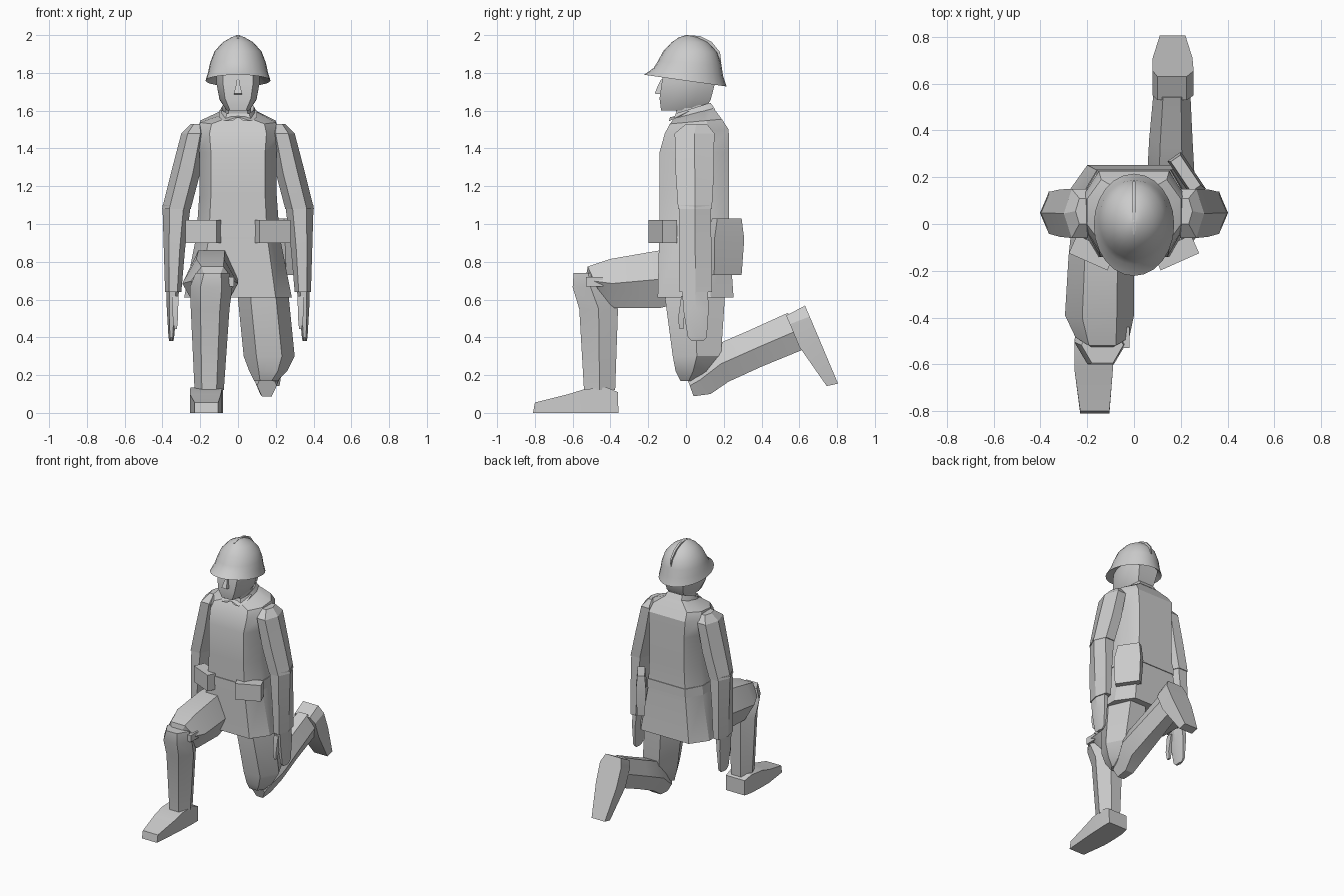
import bpy, bmesh
from math import cos, sin, pi, radians
from mathutils import Matrix

# Cross-section templates (x, t) in -1..1
BOX = [(-1, -1), (1, -1), (1, 1), (-1, 1)]
HEX = [(-1, 0), (-.5, -1), (.5, -1), (1, 0), (.5, 1), (-.5, 1)]
OCT = [(-1, -.4), (-.7, -1), (.7, -1), (1, -.4), (1, .4), (.7, 1), (-.7, 1), (-1, .4)]
ELL = [(cos(i * pi / 12), sin(i * pi / 12)) for i in range(24)]


def loft(name, shape, rings, mirror=False, matrix=None, angle=25):
    """Each ring: x0, x1, then the (y, z) ends of a line the section spans."""
    bm = bmesh.new()
    loops = []
    for x0, x1, ya, za, yb, zb in rings:
        loops.append([bm.verts.new(((x0 + x1) / 2 + px * (x1 - x0) / 2,
                                    (ya + yb) / 2 + t * (yb - ya) / 2,
                                    (za + zb) / 2 + t * (zb - za) / 2)) for px, t in shape])
    n = len(shape)
    for a, b in zip(loops, loops[1:]):
        for i in range(n):
            j = (i + 1) % n
            bm.faces.new((a[i], a[j], b[j], b[i]))
    bm.faces.new(loops[0])
    bm.faces.new(loops[-1])
    bmesh.ops.recalc_face_normals(bm, faces=bm.faces)
    if matrix:
        bm.transform(matrix)
    me = bpy.data.meshes.new(name)
    bm.to_mesh(me)
    bm.free()
    ob = bpy.data.objects.new(name, me)
    bpy.context.collection.objects.link(ob)
    if mirror:
        ob.modifiers.new("Mirror", 'MIRROR')
    bpy.ops.object.select_all(action='DESELECT')
    ob.select_set(True)
    bpy.context.view_layer.objects.active = ob
    bpy.ops.object.shade_smooth_by_angle(angle=radians(angle))
    return ob


def level(z, x0, x1, y0, y1):
    return (x0, x1, y0, z, y1, z)


def sym(hw, *line):
    return (-hw, hw, *line)


# Helmet: tilted dome with flared brim and hollow underside
loft("helmet", ELL, [
    sym(.115, -.12, 1.80, .155, 1.79), sym(.172, -.222, 1.79, .215, 1.728),
    sym(.158, -.172, 1.825, .196, 1.785), sym(.148, -.15, 1.86, .187, 1.845),
    sym(.125, -.12, 1.915, .165, 1.91), sym(.08, -.075, 1.963, .115, 1.963),
    sym(.035, -.035, 1.988, .06, 1.988), sym(.004, .005, 2.0, .013, 2.0)], angle=40)
loft("helmet_crest", BOX, [
    sym(.004, -.045, 1.985, -.045, 1.96), sym(.008, 0, 2.0, 0, 1.96),
    sym(.008, .075, 1.995, .06, 1.95), sym(.008, .135, 1.965, .11, 1.92),
    sym(.006, .18, 1.91, .15, 1.88), sym(.004, .187, 1.855, .16, 1.84)])

# Head, nose, neck
loft("head", OCT, [
    sym(.06, -.132, 1.60, .09, 1.60), sym(.098, -.14, 1.665, .13, 1.655),
    sym(.115, -.128, 1.75, .155, 1.75), sym(.115, -.115, 1.82, .155, 1.82)])
loft("nose", BOX, [
    sym(.022, -.166, 1.69, -.12, 1.685), sym(.012, -.15, 1.73, -.12, 1.73),
    sym(.006, -.133, 1.765, -.115, 1.765)])
loft("neck", OCT, [level(1.52, -.07, .07, -.04, .11), level(1.64, -.07, .07, -.06, .12)])

# Collar with two points
loft("collar", OCT, [
    sym(.1, -.07, 1.545, .155, 1.605), sym(.084, -.055, 1.585, .13, 1.642),
    sym(.07, -.045, 1.575, .12, 1.625)])
loft("collar_point", BOX, [
    (.0, .008, -.085, 1.565, -.04, 1.575), (.03, .07, -.09, 1.545, -.03, 1.575),
    (.085, .1, -.04, 1.565, .02, 1.6)], mirror=True)

# Tunic and belt
loft("tunic", OCT, [
    level(.61, -.285, .285, -.15, .252), level(.94, -.22, .22, -.142, .228),
    level(1.15, -.205, .205, -.14, .228), level(1.38, -.205, .205, -.14, .228),
    sym(.215, -.112, 1.48, .226, 1.5), sym(.2, -.085, 1.53, .19, 1.555),
    sym(.09, -.062, 1.56, .145, 1.615)], angle=30)
loft("belt", OCT, [level(.935, -.226, .226, -.149, .234),
                   level(1.0, -.22, .22, -.147, .233)])

# Pouches on the belt
loft("belt_pouch", BOX, [
    level(-.06, -.09, .09, -.04, .045), level(.06, -.09, .09, -.04, .045)],
    mirror=True,
    matrix=Matrix.Translation((.18, -.125, .96)) @ Matrix.Rotation(radians(24), 4, 'Z'))

# Side bag
loft("side_bag", BOX, [
    level(-.15, -.085, .09, -.025, .025), level(.04, -.095, .095, -.035, .035),
    level(.15, -.085, .07, -.025, .025)],
    matrix=Matrix.Translation((.225, .21, .88)) @ Matrix.Rotation(radians(-56), 4, 'Z'))

# Arms and hands
loft("upper_arm", HEX, [
    level(1.53, .185, .25, 0, .11), level(1.48, .165, .3, -.06, .15),
    level(1.27, .2, .355, -.055, .148), level(1.08, .25, .402, -.042, .137)], mirror=True)
loft("forearm", HEX, [
    level(1.1, .25, .4, -.035, .13), level(.87, .28, .393, -.038, .135),
    level(.64, .3, .386, -.035, .138)], mirror=True)
loft("hand", HEX, [
    level(.66, .31, .38, -.02, .115), level(.55, .325, .377, -.015, .12),
    level(.4, .338, .368, .01, .11), level(.38, .342, .364, .03, .09)], mirror=True)
loft("thumb", BOX, [
    level(.62, .315, .35, -.025, .02), level(.5, .318, .345, -.042, -.01),
    level(.445, .323, .338, -.035, -.012)], mirror=True)

# Raised leg, foot planted in front
loft("front_thigh", HEX, [
    (-.26, -.02, .05, .60, .05, .86), (-.28, 0, -.14, .555, -.14, .86),
    (-.295, .0, -.38, .555, -.40, .815), (-.25, -.02, -.45, .62, -.52, .775),
    (-.215, -.06, -.46, .66, -.53, .72)])
loft("front_shin", HEX, [
    level(.74, -.225, -.045, -.595, -.44), level(.665, -.255, -.03, -.6, -.41),
    level(.55, -.25, -.045, -.565, -.36), level(.12, -.23, -.075, -.54, -.375)])
loft("front_knee_strap", BOX, [
    level(.67, -.23, -.02, -.53, -.44), level(.72, -.225, -.02, -.53, -.44)])
loft("front_boot", BOX, [
    (-.235, -.08, -.358, 0, -.36, .11), (-.25, -.08, -.42, 0, -.42, .135),
    (-.255, -.085, -.54, 0, -.54, .125), (-.255, -.09, -.62, 0, -.62, .10),
    (-.23, -.105, -.81, 0, -.80, .055)])

# Kneeling leg
loft("kneeling_thigh", HEX, [
    level(.8, .01, .25, -.1, .2), level(.6, 0, .27, -.11, .205),
    level(.3, .03, .3, -.07, .185), level(.22, .06, .26, -.055, .13),
    level(.17, .085, .21, -.03, .06)])
loft("kneeling_shin", HEX, [
    (.1, .205, .04, .088, .0, .2), (.085, .215, .13, .10, .02, .25),
    (.055, .26, .225, .165, .145, .355), (.065, .25, .4, .245, .33, .435),
    (.085, .24, .62, .335, .54, .53)])
loft("kneeling_boot", BOX, [
    (.1, .225, .63, .568, .53, .515), (.08, .255, .655, .51, .55, .47),
    (.08, .25, .71, .38, .6, .35), (.11, .22, .805, .155, .745, .142)])
